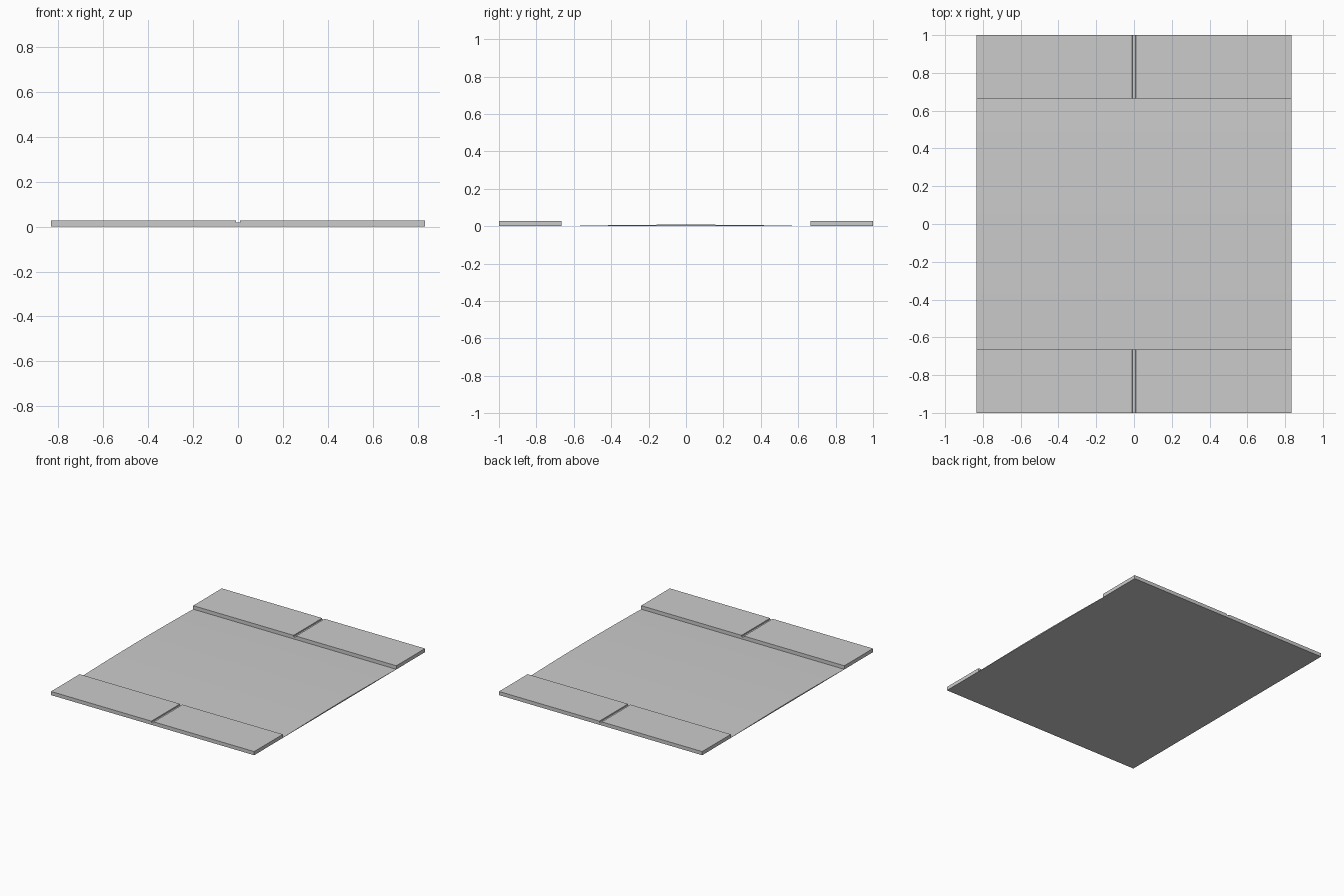
import bpy

if "Cube" in bpy.data.objects:
    bpy.data.objects.remove(bpy.data.objects["Cube"])

HALF_X = 0.833   # half length along the road
CURB_Y = 0.665   # inner face of the pavements
CURB_H = 0.027   # pavement height
CROWN = 0.008    # rise of the road centre


def extrude(name, profile, to_3d, start, end):
    """Closed prism from a 2D outline swept between two positions."""
    n = len(profile)
    verts = [to_3d(p, start) for p in profile] + [to_3d(p, end) for p in profile]
    faces = [list(range(n))[::-1], [n + i for i in range(n)]]
    faces += [[i, (i + 1) % n, n + (i + 1) % n, n + i] for i in range(n)]
    mesh = bpy.data.meshes.new(name)
    mesh.from_pydata(verts, [], faces)
    obj = bpy.data.objects.new(name, mesh)
    bpy.context.collection.objects.link(obj)
    # consistent outward normals
    import bmesh
    bm = bmesh.new()
    bm.from_mesh(mesh)
    bmesh.ops.recalc_face_normals(bm, faces=bm.faces)
    bm.to_mesh(mesh)
    bm.free()
    return obj


# cambered road surface, gently curved across its width
steps = 12
road = [(-CURB_Y, 0.0)]
for i in range(steps + 1):
    t = -1 + 2 * i / steps
    road.append((t * CURB_Y, 0.0005 + CROWN * (1 - t * t)))
road.append((CURB_Y, 0.0))
road_obj = extrude("road", road, lambda p, x: (x, p[0], p[1]), -HALF_X, HALF_X)
bpy.context.view_layer.objects.active = road_obj
road_obj.select_set(True)
bpy.ops.object.shade_smooth_by_angle()

# raised pavements, each with a narrow joint across the middle
pavement = [(-HALF_X, 0), (HALF_X, 0), (HALF_X, CURB_H), (0.010, CURB_H),
            (0.009, 0.018), (-0.009, 0.018), (-0.010, CURB_H), (-HALF_X, CURB_H)]
for name, side in (("front_pavement", -1), ("back_pavement", 1)):
    extrude(name, pavement, lambda p, y: (p[0], y, p[1]), side * CURB_Y, side * 1.0)
